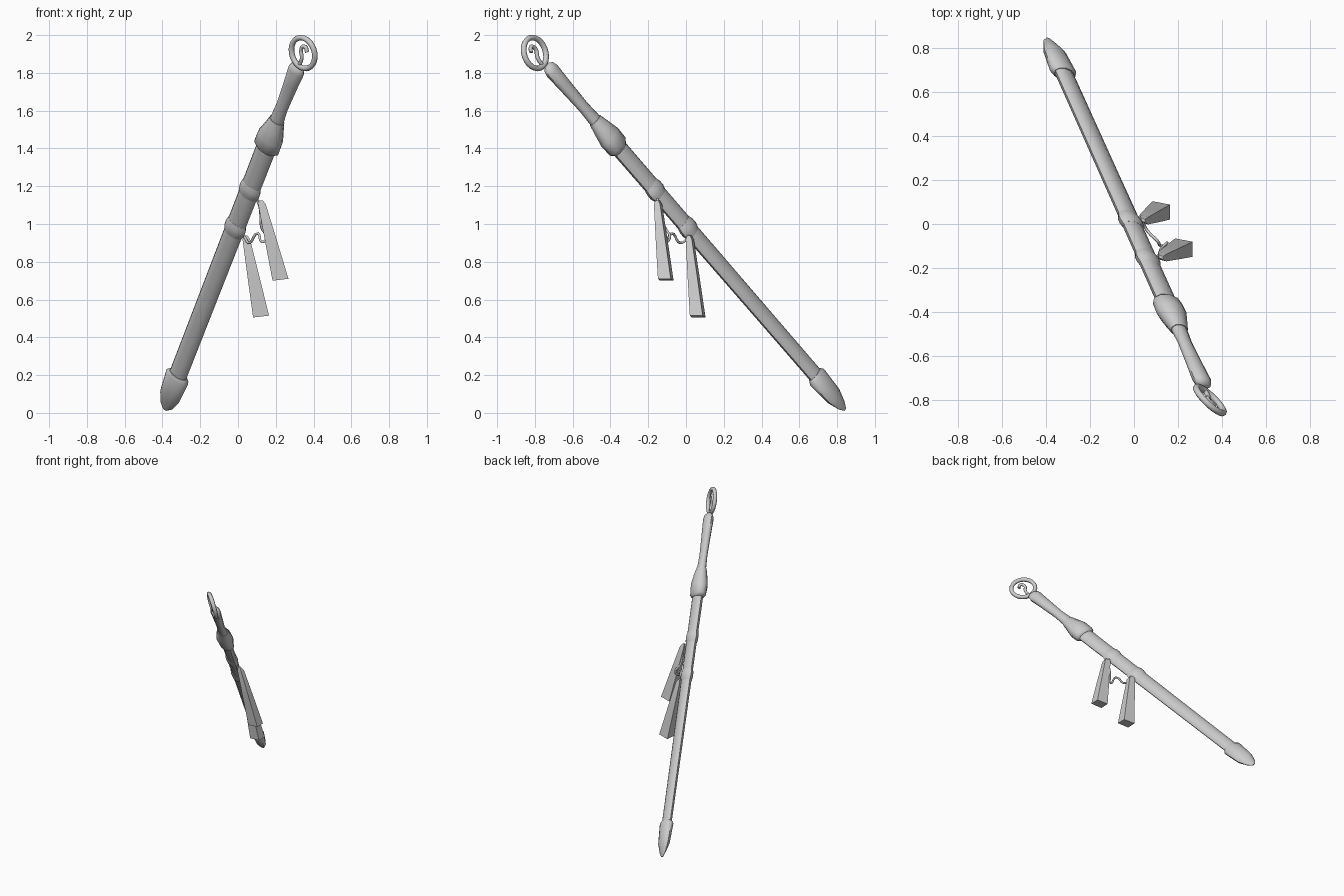
import bpy, bmesh, math
from mathutils import Vector, Matrix

if "Cube" in bpy.data.objects:
    bpy.data.objects.remove(bpy.data.objects["Cube"])

# Oblique sword frame: D along the blade, U across its width, V across its thickness
BOTTOM = Vector((-0.39, 0.845, 0.015))
TOP = Vector((0.315, -0.725, 1.83))
D = (TOP - BOTTOM).normalized()
V = Vector((0.593, 0.711, 0.381))
V = (V - D * V.dot(D)).normalized()
U = V.cross(D).normalized()
if U.x < 0:
    U = -U


def axis(z):
    return BOTTOM + (TOP - BOTTOM) * ((z - BOTTOM.z) / (TOP.z - BOTTOM.z))


def loft(name, rings, angle=35):
    """Skin a list of equal-length point loops and cap both ends."""
    bm = bmesh.new()
    loops = [[bm.verts.new(p) for p in r] for r in rings]
    n = len(loops[0])
    for a, b in zip(loops, loops[1:]):
        for i in range(n):
            bm.faces.new((a[i], a[(i + 1) % n], b[(i + 1) % n], b[i]))
    bm.faces.new(loops[0][::-1])
    bm.faces.new(loops[-1])
    bmesh.ops.recalc_face_normals(bm, faces=bm.faces)
    me = bpy.data.meshes.new(name)
    bm.to_mesh(me)
    bm.free()
    ob = bpy.data.objects.new(name, me)
    bpy.context.collection.objects.link(ob)
    bpy.ops.object.select_all(action='DESELECT')
    bpy.context.view_layer.objects.active = ob
    ob.select_set(True)
    bpy.ops.object.shade_smooth_by_angle(angle=math.radians(angle))
    return ob


def oval(name, stations, n=10, angle=50):
    """Oval sections along the sword: (height, half width, half thickness)."""
    rings = []
    for z, a, b in stations:
        rings.append([axis(z) + U * a * math.cos(t) + V * b * math.sin(t)
                      for t in (2 * math.pi * i / n for i in range(n))])
    return loft(name, rings, angle)


def tube(name, pts, r):
    cu = bpy.data.curves.new(name, 'CURVE')
    cu.dimensions = '3D'
    cu.bevel_depth, cu.bevel_resolution, cu.resolution_u = r, 1, 5
    cu.use_fill_caps = True
    sp = cu.splines.new('BEZIER')
    sp.bezier_points.add(len(pts) - 1)
    for bp, p in zip(sp.bezier_points, pts):
        bp.co = p
        bp.handle_left_type = bp.handle_right_type = 'AUTO'
    ob = bpy.data.objects.new(name, cu)
    bpy.context.collection.objects.link(ob)
    return ob


# Scabbard, its end cap and two bands
oval("scabbard", [(0.12, 0.053, 0.029), (0.7, 0.056, 0.03), (1.44, 0.06, 0.033)])
oval("scabbard_cap", [(0.018, 0.012, 0.004), (0.04, 0.04, 0.013),
                      (0.09, 0.064, 0.034), (0.19, 0.074, 0.041), (0.205, 0.056, 0.034)])
for i, z in enumerate((0.98, 1.18)):
    oval(f"band_{i}", [(z - 0.03, 0.057, 0.031), (z - 0.01, 0.066, 0.038),
                       (z + 0.01, 0.066, 0.038), (z + 0.03, 0.058, 0.032)])

# Collar guard and waisted grip
oval("collar", [(1.395, 0.06, 0.035), (1.41, 0.08, 0.05), (1.46, 0.078, 0.056),
                (1.51, 0.058, 0.046), (1.55, 0.045, 0.033)])
oval("grip", [(1.5, 0.045, 0.032), (1.62, 0.037, 0.026), (1.74, 0.044, 0.031),
              (1.81, 0.05, 0.034), (1.832, 0.042, 0.027), (1.842, 0.02, 0.013)])

# Pommel ring with a curled tongue inside
N = Vector((0.67, 0.70, 0.22)).normalized()
C = Vector((0.345, -0.80, 1.905))
bpy.ops.mesh.primitive_torus_add(major_radius=0.084, minor_radius=0.015,
                                 major_segments=24, minor_segments=8)
ring = bpy.context.object
ring.name = "pommel_ring"
ring.matrix_world = Matrix.Translation(C) @ N.to_track_quat('Z', 'Y').to_matrix().to_4x4()
bpy.ops.object.shade_smooth()
S = N.cross(D).normalized()
if S.x < 0:
    S = -S
E = S.cross(N).normalized()
E = E if E.dot(D) > 0 else -E
tube("ring_tongue", [C + S * s + E * e for s, e in
                     ((0.01, -0.084), (0.005, -0.03), (-0.022, 0.012),
                      (-0.005, 0.04), (0.02, 0.022))], 0.011)


# Two hanging tapered tassels
def tassel(name, top, bottom):
    top, bottom = Vector(top), Vector(bottom)
    rings = []
    for t, h in ((0, 0.009), (0.05, 0.02), (0.5, 0.031), (1, 0.042)):
        c = top.lerp(bottom, t)
        rings.append([c + Vector((x * h, y * h * 0.9 + x * -0.004, x * 0.005 * t))
                      for x, y in ((-1, -0.9), (1, -1), (1, 0.8), (-0.9, 1))])
    loft(name, rings, 40)


tassel("tassel_lower", (0.04, 0.018, 0.94), (0.122, 0.062, 0.51))
tassel("tassel_upper", (0.122, -0.15, 1.125), (0.225, -0.107, 0.705))

# Cord looping between the tassels
tube("cord", [(0.0, 0.01, 0.97), (0.035, 0.01, 0.93), (0.06, -0.03, 0.90),
              (0.105, -0.075, 0.95), (0.13, -0.10, 0.905), (0.15, -0.085, 0.93),
              (0.125, -0.11, 0.98), (0.115, -0.14, 1.09), (0.085, -0.16, 1.16)], 0.007)
